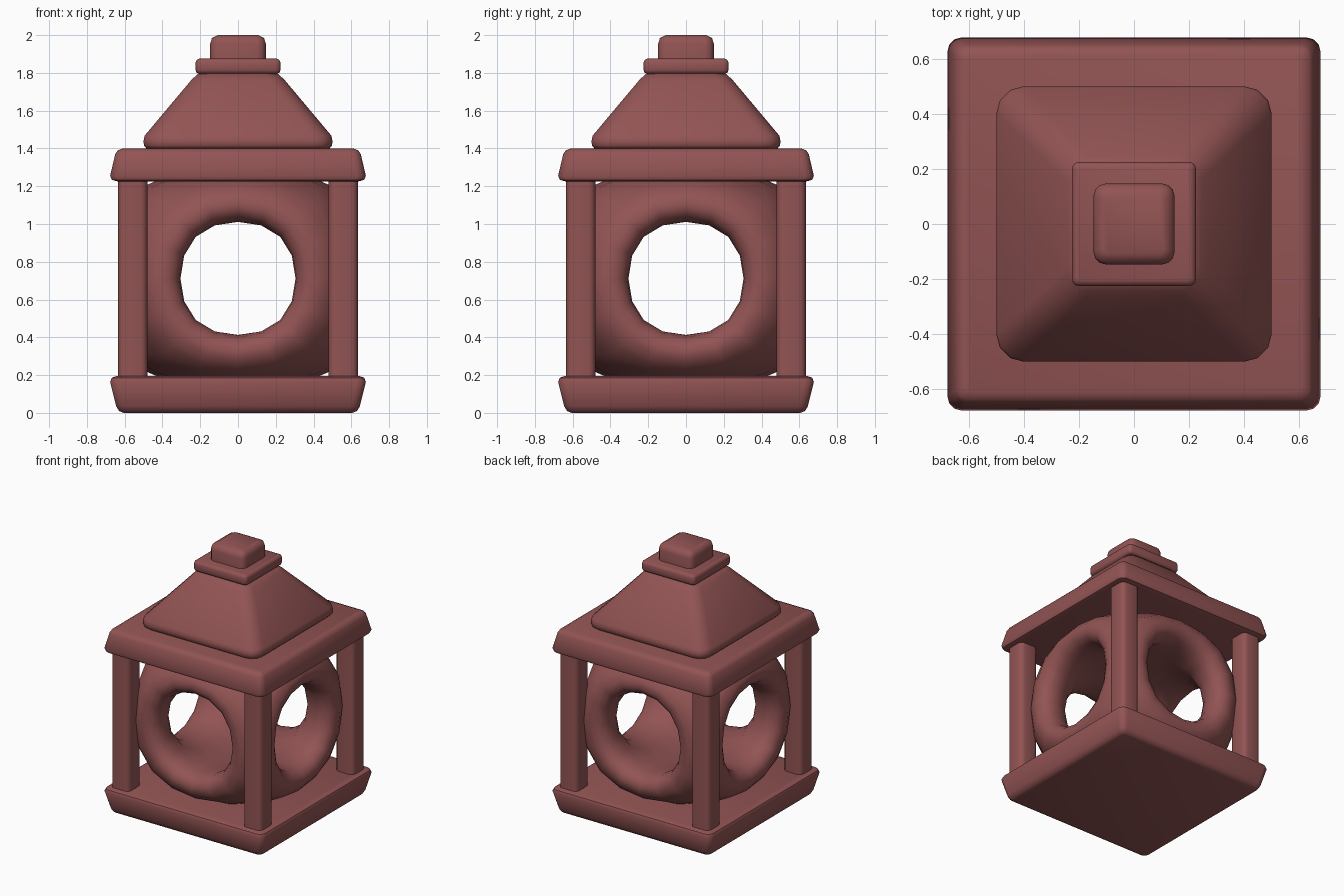
import bpy, bmesh, math
from mathutils import Matrix, Vector

cube = bpy.data.objects.get("Cube")
if cube:
    bpy.data.objects.remove(cube, do_unlink=True)

COLOUR = (0.29, 0.088, 0.088, 1)
stone = bpy.data.materials.new("red_stone")
stone.use_nodes = True
stone.diffuse_color = COLOUR
bsdf = stone.node_tree.nodes["Principled BSDF"]
bsdf.inputs["Base Color"].default_value = COLOUR
bsdf.inputs["Roughness"].default_value = 0.8


def finish(name, bm, angle):
    bmesh.ops.recalc_face_normals(bm, faces=bm.faces)
    mesh = bpy.data.meshes.new(name)
    bm.to_mesh(mesh)
    bm.free()
    mesh.materials.append(stone)
    obj = bpy.data.objects.new(name, mesh)
    bpy.context.collection.objects.link(obj)
    bpy.ops.object.select_all(action='DESELECT')
    obj.select_set(True)
    bpy.context.view_layer.objects.active = obj
    bpy.ops.object.shade_smooth_by_angle(angle=math.radians(angle))
    return obj


def rounded_square(half, z, radius, steps):
    points = []
    for quarter in range(4):
        mid = math.radians(45 + 90 * quarter)
        cx = math.copysign(half - radius, math.cos(mid))
        cy = math.copysign(half - radius, math.sin(mid))
        for i in range(steps + 1):
            a = math.radians(90 * (quarter + i / steps))
            points.append((cx + radius * math.cos(a), cy + radius * math.sin(a), z))
    return points


def loft(name, rings, centre=(0, 0), steps=3, angle=45):
    """Stack of rounded squares: (half width, height, corner radius)."""
    bm = bmesh.new()
    loops = []
    for half, z, radius in rings:
        loops.append([bm.verts.new((x + centre[0], y + centre[1], h))
                      for x, y, h in rounded_square(half, z, radius, steps)])
    n = len(loops[0])
    for low, high in zip(loops, loops[1:]):
        for i in range(n):
            j = (i + 1) % n
            bm.faces.new((low[i], low[j], high[j], high[i]))
    bm.faces.new(loops[0])
    bm.faces.new(loops[-1])
    return finish(name, bm, angle)


# Slabs that flare towards the chamber
loft("base_slab", [(0.605, 0, 0.02), (0.63, 0.01, 0.035), (0.645, 0.035, 0.045),
                   (0.677, 0.165, 0.05), (0.668, 0.186, 0.045), (0.64, 0.196, 0.025)])
loft("upper_slab", [(0.64, 1.226, 0.025), (0.668, 1.234, 0.045), (0.677, 1.255, 0.05),
                    (0.65, 1.37, 0.045), (0.637, 1.39, 0.035), (0.61, 1.4, 0.02)])

# Corner posts
for side_x, x in (("left", 0.557), ("right", -0.557)):
    for side_y, y in (("front", -0.557), ("back", 0.557)):
        loft(f"{side_y}_{side_x}_post", [(0.077, 0.17, 0.035), (0.077, 1.25, 0.035)], (x, y))

# Light chamber: a smoothed cage with an opening through each side
OUT, TALL, HOLE, MID = 0.585, 0.61, 0.32, 0.712
bm = bmesh.new()


def add_face(points, turn):
    bm.faces.new([bm.verts.new(turn @ Vector(p)) for p in points])


corners = [(-1, -1), (1, -1), (1, 1), (-1, 1)]
for quarter in range(4):
    turn = Matrix.Rotation(math.pi / 2 * quarter, 3, 'Z')
    outer = [(x * OUT, -OUT, z * TALL) for x, z in corners]
    rim = [(x * HOLE, -OUT, z * HOLE) for x, z in corners]
    inner = [(x * HOLE, -HOLE, z * HOLE) for x, z in corners]
    for a, b in ((outer, rim), (rim, inner)):
        for i in range(4):
            j = (i + 1) % 4
            add_face((a[i], a[j], b[j], b[i]), turn)
for half, height in ((OUT, TALL), (HOLE, HOLE)):
    for sign in (-1, 1):
        add_face([(x * half, y * half, sign * height) for x, y in corners], Matrix.Identity(3))
bmesh.ops.remove_doubles(bm, verts=bm.verts, dist=0.0001)
chamber = finish("light_chamber", bm, 180)
chamber.location.z = MID
smooth = chamber.modifiers.new("Smooth", 'SUBSURF')
smooth.levels = smooth.render_levels = 2

# Hipped roof, collar and cap
loft("roof", [(0.485, 1.4, 0.085), (0.498, 1.415, 0.095), (0.5, 1.44, 0.1),
              (0.494, 1.468, 0.1), (0.27, 1.735, 0.085), (0.245, 1.765, 0.08),
              (0.205, 1.8, 0.06)], angle=60)
loft("collar", [(0.205, 1.795, 0.01), (0.219, 1.801, 0.02), (0.225, 1.815, 0.025),
                (0.225, 1.855, 0.025), (0.219, 1.869, 0.02), (0.205, 1.875, 0.01)])
loft("cap", [(0.147, 1.86, 0.045), (0.147, 1.955, 0.045), (0.138, 1.984, 0.04),
             (0.108, 2.0, 0.02)])
